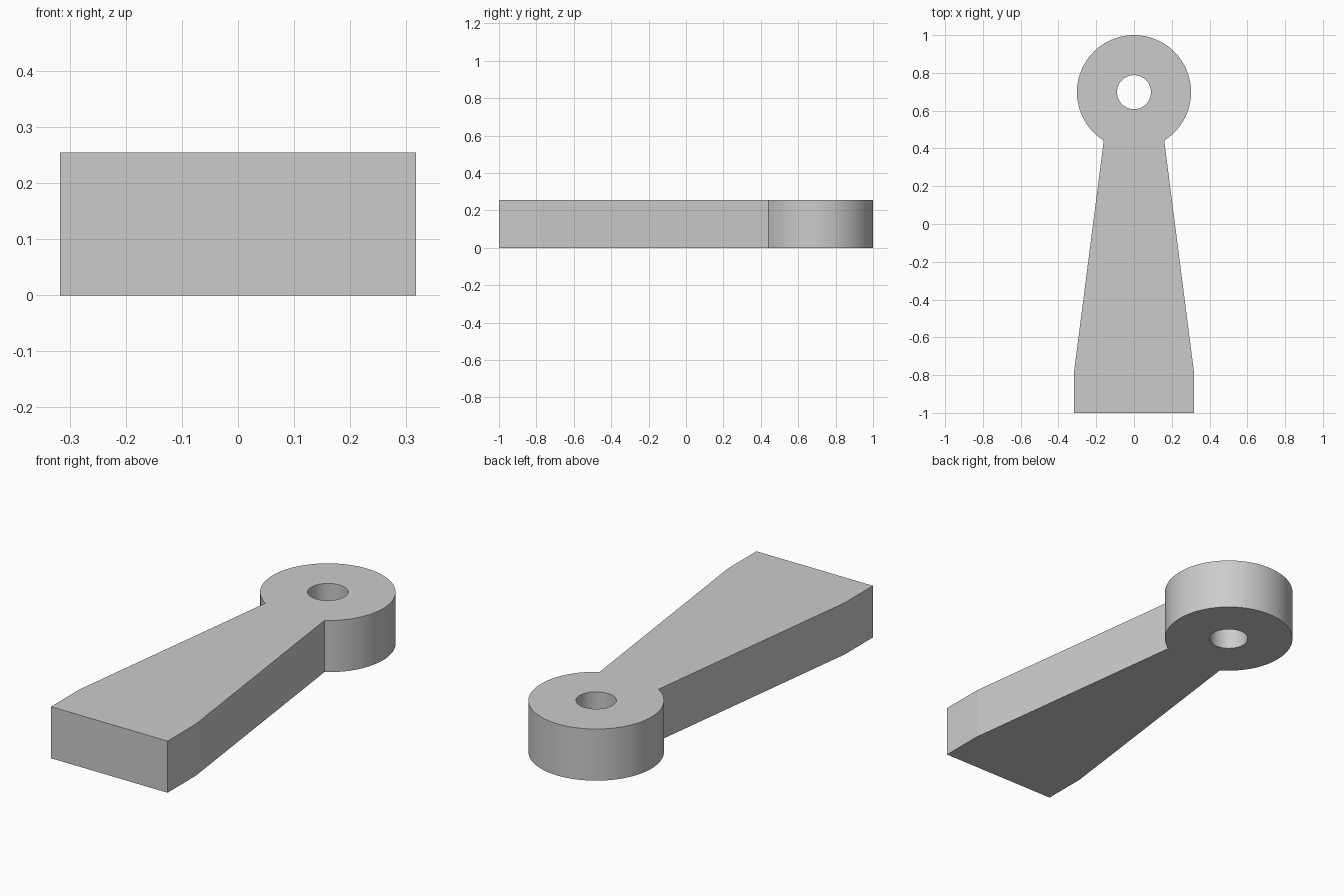
import bpy, bmesh
from math import sin, cos, radians

cube = bpy.data.objects.get("Cube")
if cube:
    bpy.data.objects.remove(cube, do_unlink=True)

HEIGHT = 0.254
EYE_Y, EYE_R, HOLE_R = 0.698, 0.302, 0.09
NECK_ANGLE, STEP = 58, 4      # neck corners sit on the eye's rim
FOOT_X, FOOT_Y = 0.317, -0.78

grey = bpy.data.materials.new("plain_grey")
grey.use_nodes = True
colour = (0.6, 0.6, 0.6, 1)
grey.diffuse_color = colour
grey.node_tree.nodes["Principled BSDF"].inputs["Base Color"].default_value = colour

bm = bmesh.new()


def circle(radius):
    angles = [radians(a - NECK_ANGLE) for a in range(0, 360, STEP)]
    return [bm.verts.new((radius * cos(a), EYE_Y + radius * sin(a), 0)) for a in angles]


# Flat ring of the eye, starting at the left neck corner
outer, inner = circle(EYE_R), circle(HOLE_R)
count = len(outer)
for i in range(count):
    j = (i + 1) % count
    bm.faces.new((outer[i], outer[j], inner[j], inner[i]))

# Tapered arm and straight foot, sharing the lower arc of the rim
right_neck = (180 + 2 * NECK_ANGLE) // STEP
foot = [bm.verts.new((x, y, 0)) for x, y in
        ((-FOOT_X, FOOT_Y), (-FOOT_X, -1), (FOOT_X, -1), (FOOT_X, FOOT_Y))]
bm.faces.new(foot + [outer[0]] + outer[:right_neck - 1:-1])

# Thicken the outline into a plate
result = bmesh.ops.extrude_face_region(bm, geom=bm.faces[:], use_keep_orig=True)
top = [v for v in result["geom"] if isinstance(v, bmesh.types.BMVert)]
bmesh.ops.translate(bm, verts=top, vec=(0, 0, HEIGHT))
bmesh.ops.recalc_face_normals(bm, faces=bm.faces[:])

mesh = bpy.data.meshes.new("lever_arm")
bm.to_mesh(mesh)
bm.free()
mesh.materials.append(grey)
arm = bpy.data.objects.new("lever_arm", mesh)
bpy.context.collection.objects.link(arm)

# Round rim and hole smooth, corners sharp
bpy.ops.object.select_all(action="DESELECT")
arm.select_set(True)
bpy.context.view_layer.objects.active = arm
bpy.ops.object.shade_smooth_by_angle(angle=radians(6))
